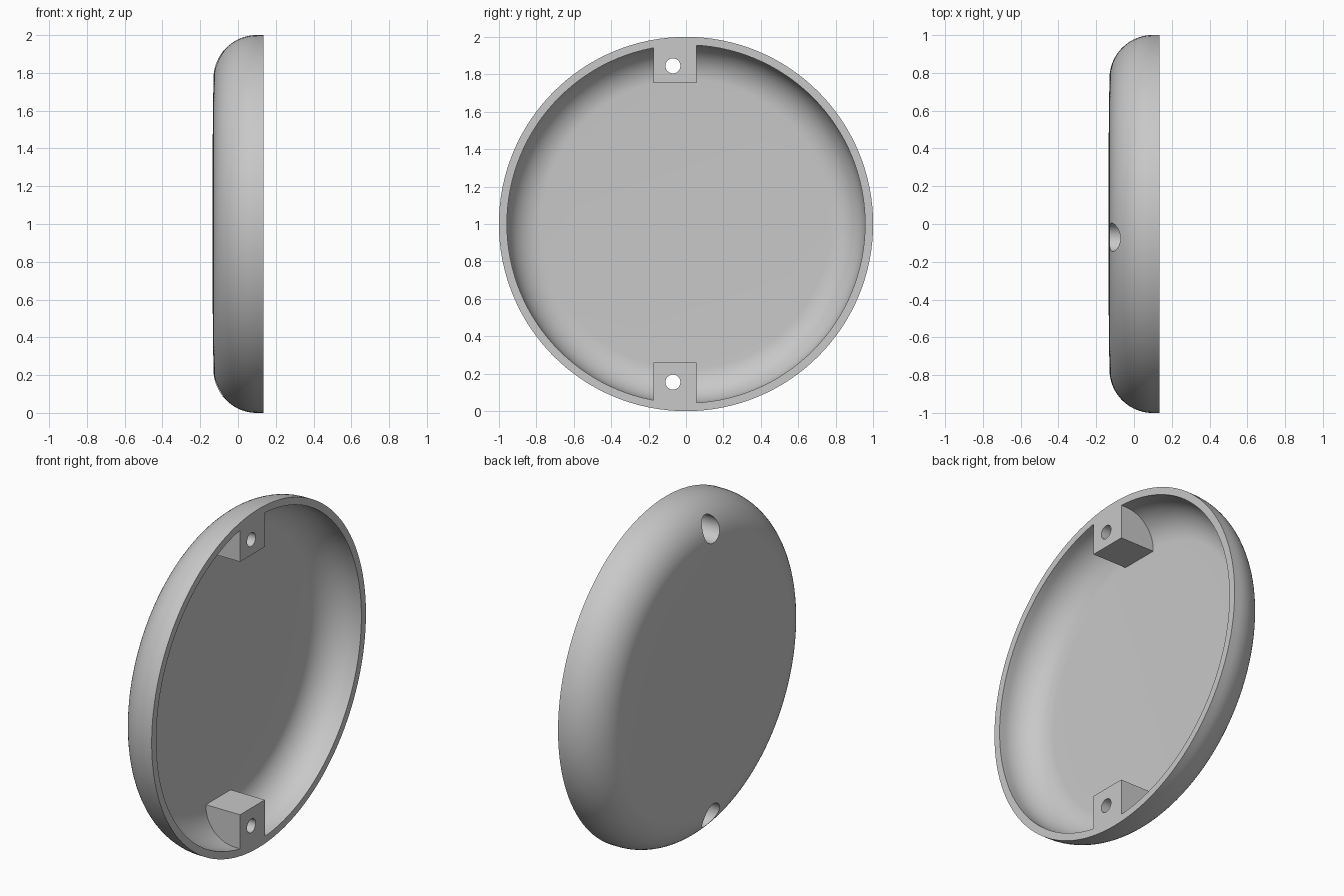
import bpy, bmesh, math
from mathutils import Matrix, Vector

cube = bpy.data.objects.get("Cube")
if cube:
    bpy.data.objects.remove(cube, do_unlink=True)

RIM = 0.136      # x of the open rim
WALL = 0.043     # shell thickness
ARC_X, ARC_R, ARC = 0.10, 0.77, 0.23   # centre and radius of the rounded edge

grey = bpy.data.materials.new("light_grey")
grey.use_nodes = True
colour = (0.58, 0.58, 0.58, 1)
grey.diffuse_color = colour
grey.node_tree.nodes["Principled BSDF"].inputs["Base Color"].default_value = colour


def make_object(name, bm):
    bmesh.ops.recalc_face_normals(bm, faces=bm.faces)
    mesh = bpy.data.meshes.new(name)
    bm.to_mesh(mesh)
    bm.free()
    mesh.materials.append(grey)
    obj = bpy.data.objects.new(name, mesh)
    bpy.context.collection.objects.link(obj)
    return obj


def domed_disc(name, inset, end_x):
    """Solid of revolution about x: shallow dome, rounded edge, straight rim."""
    radius = ARC - inset
    profile = []
    for i in range(5):
        t = i / 5
        profile.append((ARC_X - radius - 0.006 * (1 - t * t), ARC_R * t))
    for i in range(21):
        a = math.pi / 2 * i / 20
        profile.append((ARC_X - radius * math.cos(a), ARC_R + radius * math.sin(a)))
    profile += [(end_x, ARC_R + radius), (end_x, 0)]
    bm = bmesh.new()
    verts = [bm.verts.new((x, 0, r)) for x, r in profile]
    edges = [bm.edges.new(pair) for pair in zip(verts, verts[1:])]
    bmesh.ops.spin(bm, geom=verts + edges, cent=(0, 0, 0), axis=(1, 0, 0),
                   angle=math.tau, steps=128)
    bmesh.ops.remove_doubles(bm, verts=bm.verts, dist=1e-4)
    bmesh.ops.translate(bm, verts=bm.verts, vec=(0, 0, 1))
    return make_object(name, bm)


def box(name, low, high):
    low, high = Vector(low), Vector(high)
    bm = bmesh.new()
    bmesh.ops.create_cube(bm, size=1, matrix=Matrix.Translation((low + high) / 2)
                          @ Matrix.Diagonal((high - low).to_4d()))
    return make_object(name, bm)


def bore(name, radius, x0, x1, z):
    bm = bmesh.new()
    bmesh.ops.create_cone(bm, cap_ends=True, segments=48, radius1=radius,
                          radius2=radius, depth=x1 - x0,
                          matrix=Matrix.Translation(((x0 + x1) / 2, -0.07, z))
                          @ Matrix.Rotation(math.pi / 2, 4, 'Y'))
    return make_object(name, bm)


def subtract(target, cutter):
    cutter.hide_render = True
    mod = target.modifiers.new("cut", 'BOOLEAN')
    mod.operation, mod.solver, mod.object = 'DIFFERENCE', 'EXACT', cutter
    bpy.context.view_layer.objects.active = target
    bpy.ops.object.modifier_apply(modifier=mod.name)
    bpy.data.objects.remove(cutter, do_unlink=True)


# Hollow, leaving out the two screw bosses
cavity = domed_disc("cavity", WALL, RIM + 0.1)
for low_z, high_z in ((1.754, 2.2), (-0.2, 0.26)):
    subtract(cavity, box("boss", (-0.4, -0.175, low_z), (0.4, 0.056, high_z)))

# Round cover shell
cover = domed_disc("round_cover", 0, RIM)
subtract(cover, cavity)

# Screw holes with wide counterbores from the outside
for z in (1.845, 0.155):
    subtract(cover, bore("counterbore", 0.075, -0.4, 0.03, z))
    subtract(cover, bore("screw_hole", 0.04, -0.3, 0.4, z))

bpy.ops.object.select_all(action='DESELECT')
cover.select_set(True)
bpy.context.view_layer.objects.active = cover
bpy.ops.object.shade_smooth_by_angle(angle=math.radians(30))
